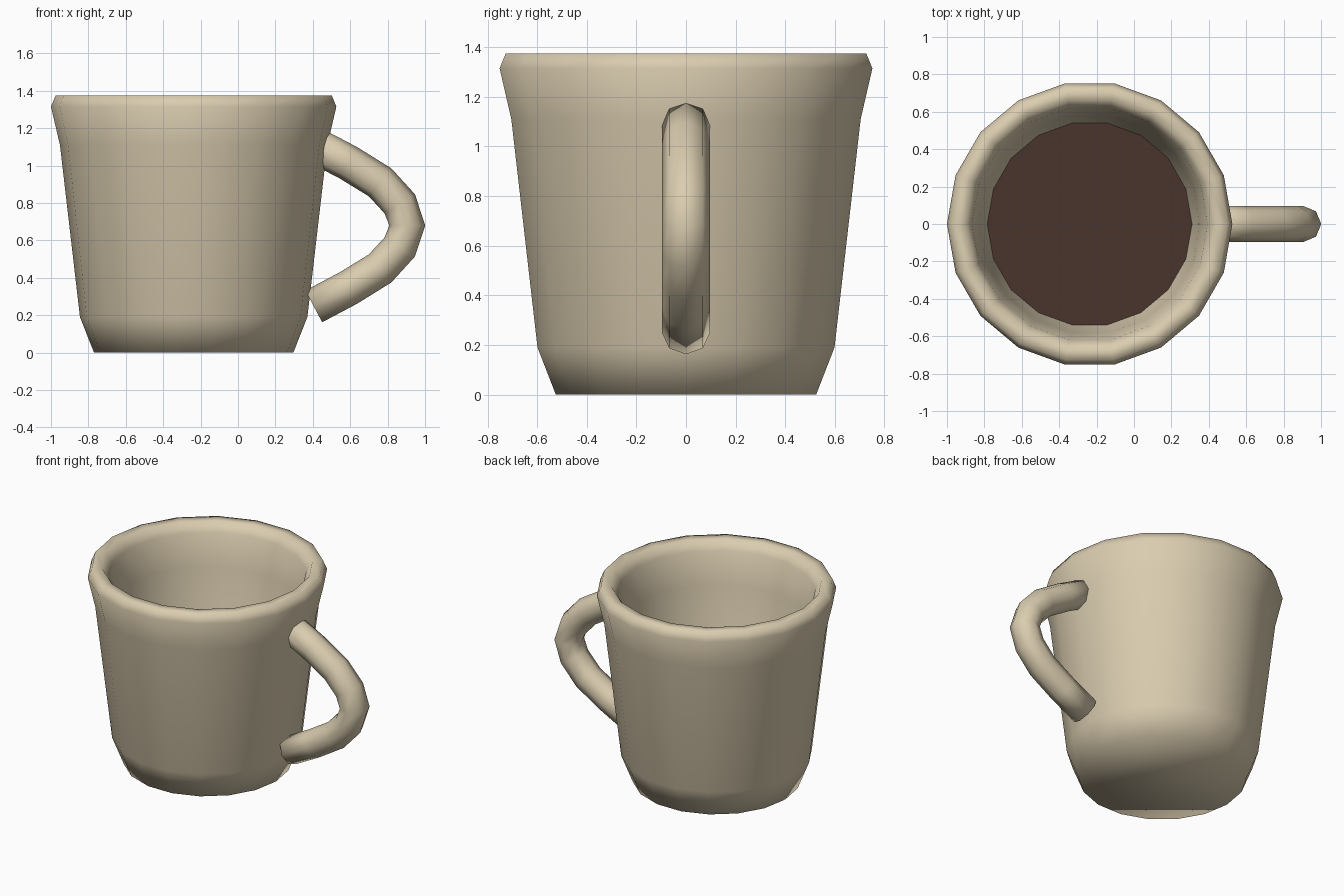
import bpy
import bmesh
from math import cos, sin, pi
from mathutils import Vector

if "Cube" in bpy.data.objects:
    bpy.data.objects.remove(bpy.data.objects["Cube"], do_unlink=True)

CUP_X = -0.237   # axis of the cup
SIDES = 18


def material(name, rgb):
    m = bpy.data.materials.new(name)
    m.use_nodes = True
    m.diffuse_color = (*rgb, 1)
    bsdf = m.node_tree.nodes["Principled BSDF"]
    bsdf.inputs["Base Color"].default_value = (*rgb, 1)
    bsdf.inputs["Roughness"].default_value = 0.6
    return m


def skin_rings(name, rings, mat):
    """Bridge a list of point rings and cap both ends."""
    bm = bmesh.new()
    loops = [[bm.verts.new(p) for p in ring] for ring in rings]
    n = len(loops[0])
    for a, b in zip(loops, loops[1:]):
        for i in range(n):
            j = (i + 1) % n
            bm.faces.new((a[i], a[j], b[j], b[i]))
    bm.faces.new(loops[0])
    bm.faces.new(loops[-1])
    bmesh.ops.recalc_face_normals(bm, faces=bm.faces)
    for f in bm.faces:
        f.smooth = True
    return finish(name, bm, mat)


def finish(name, bm, mat):
    mesh = bpy.data.meshes.new(name)
    bm.to_mesh(mesh)
    bm.free()
    mesh.materials.append(mat)
    obj = bpy.data.objects.new(name, mesh)
    bpy.context.collection.objects.link(obj)
    return obj


def circle(r, z):
    return [Vector((CUP_X + r * cos(2 * pi * i / SIDES),
                    r * sin(2 * pi * i / SIDES), z)) for i in range(SIDES)]


cream = material("cream glaze", (0.70, 0.605, 0.43))
brown = material("dark coffee", (0.068, 0.034, 0.025))

# Cup: outside wall, rim, inside wall and floor
profile = [(0.533, 0), (0.608, 0.19), (0.715, 1.11), (0.763, 1.315),
           (0.738, 1.375), (0.67, 1.375), (0.63, 1.31), (0.59, 1.09),
           (0.49, 0.22), (0.44, 0.12)]
skin_rings("cup_body", [circle(r, z) for r, z in profile], cream)

# Drink: flat disc meeting the inside wall
bm = bmesh.new()
bm.faces.new([bm.verts.new(p) for p in circle(0.555, 0.72)])
finish("drink_surface", bm, brown)

# Handle: eight-sided tube along a bent path, mirrored about its middle height
MID, TUBE = 0.68, 0.096
lower = [(0.405, 0.247), (0.59, 0.345), (0.76, 0.45), (0.865, 0.565)]
path = [Vector((x, 0, z)) for x, z in lower]
path += [Vector((0.905, 0, MID))]
path += [Vector((x, 0, 2 * MID - z)) for x, z in reversed(lower)]
path[-1] = Vector((0.39, 0, 1.12))

rings = []
for i, p in enumerate(path):
    tangent = (path[min(i + 1, len(path) - 1)] - path[max(i - 1, 0)]).normalized()
    out = Vector((tangent.z, 0, -tangent.x))
    rings.append([p + TUBE * (cos(k * pi / 4) * out + sin(k * pi / 4) * Vector((0, 1, 0)))
                  for k in range(8)])
skin_rings("handle", rings, cream)
